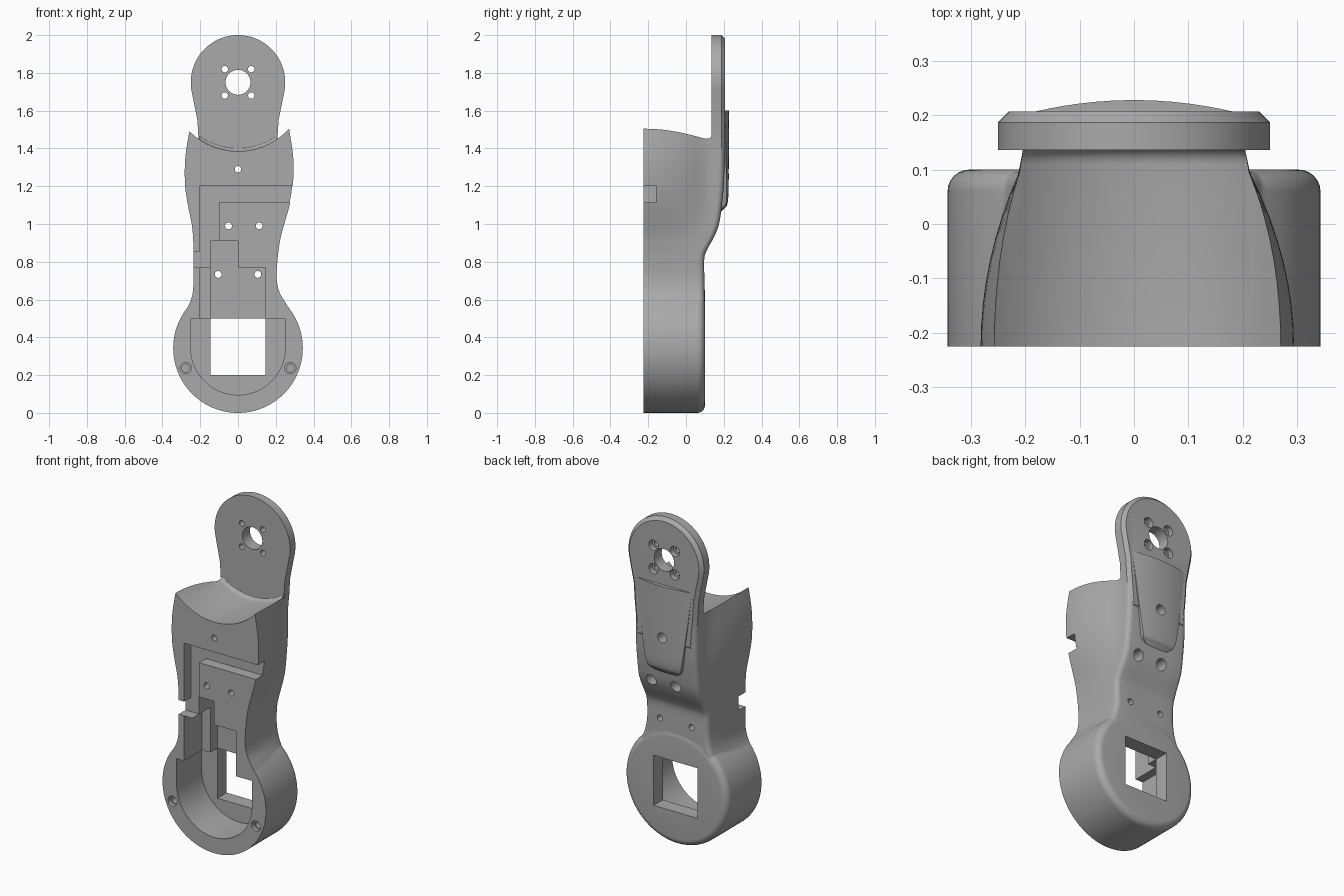
import bpy, bmesh, math
from mathutils import Vector

if "Cube" in bpy.data.objects:
    bpy.data.objects.remove(bpy.data.objects["Cube"])

grey = bpy.data.materials.new("plain grey")
grey.use_nodes = True
grey.diffuse_color = (0.4, 0.4, 0.4, 1)
grey.node_tree.nodes["Principled BSDF"].inputs["Base Color"].default_value = (0.4, 0.4, 0.4, 1)
FRONT = -0.225


def make(name, bm):
    bmesh.ops.recalc_face_normals(bm, faces=bm.faces)
    mesh = bpy.data.meshes.new(name)
    bm.to_mesh(mesh)
    bm.free()
    mesh.materials.append(grey)
    ob = bpy.data.objects.new(name, mesh)
    bpy.context.collection.objects.link(ob)
    return ob


def prism(name, outline, y0, y1, edge=0, segments=1):
    """Extrude an x-z outline along y, with an optional bevel on the back rim."""
    bm = bmesh.new()
    face = bm.faces.new([bm.verts.new((x, y0, z)) for x, z in outline])
    out = bmesh.ops.extrude_face_region(bm, geom=[face])
    new = [g for g in out["geom"] if isinstance(g, bmesh.types.BMVert)]
    bmesh.ops.translate(bm, verts=new, vec=(0, y1 - y0, 0))
    if edge:
        rim = [e for e in bm.edges if all(v in new for v in e.verts)]
        bmesh.ops.bevel(bm, geom=rim, offset=edge, segments=segments, profile=0.5, affect='EDGES')
    return make(name, bm)


def box(x0, x1, z0, z1, y0, y1):
    return prism("cutter", [(x0, z0), (x1, z0), (x1, z1), (x0, z1)], y0, y1)


def arc(cx, cz, r, a0, a1, n):
    angles = [math.radians(a0 + (a1 - a0) * i / n) for i in range(n + 1)]
    return [(cx + r * math.cos(a), cz + r * math.sin(a)) for a in angles]


def drill(x, z, r, y0, y1, n=24):
    return prism("cutter", arc(x, z, r, 0, 360, n)[:-1], y0, y1)


def loft(name, sections):
    """Skin a stack of closed sections, each a list of 3D points."""
    bm = bmesh.new()
    rings = [[bm.verts.new(p) for p in s] for s in sections]
    n = len(rings[0])
    for a, b in zip(rings, rings[1:]):
        for i in range(n):
            bm.faces.new((a[i], a[(i + 1) % n], b[(i + 1) % n], b[i]))
    bm.faces.new(rings[0][::-1])
    bm.faces.new(rings[-1])
    return make(name, bm)


def smooth_rows(rows, steps):
    """Catmull-Rom curve through rows of numbers."""
    out = []
    for i in range(len(rows) - 1):
        p = [rows[max(0, min(len(rows) - 1, i + k))] for k in (-1, 0, 1, 2)]
        for s in range(steps):
            t = s / steps
            out.append([b + 0.5 * t * (c - a + t * (2 * a - 5 * b + 4 * c - d + t * (3 * (b - c) + d - a)))
                        for a, b, c, d in zip(*p)])
    return out + [list(rows[-1])]


def combine(target, tool, operation):
    mod = target.modifiers.new("cut", 'BOOLEAN')
    mod.operation, mod.object, mod.solver = operation, tool, 'EXACT'
    bpy.context.view_layer.update()
    deps = bpy.context.evaluated_depsgraph_get()
    mesh = bpy.data.meshes.new_from_object(target.evaluated_get(deps))
    target.modifiers.clear()
    target.data = mesh
    bpy.data.objects.remove(tool)


def body_section(z, left, right, back, depth):
    r = 0.03
    def half(w):
        pts = []
        for i in range(11):
            y = FRONT + (depth - r - FRONT) * i / 10
            t = min(1, (y - FRONT) / 0.335)
            pts.append((w - (w - back) * t * t, y))
        x = pts[-1][0]
        pts += [(x - r + r * math.cos(a), depth - r + r * math.sin(a))
                for a in (math.pi / 2 * k / 5 for k in range(1, 6))]
        return pts + [(x * 0.5, depth)]
    other = [(-x, y) for x, y in half(left)]
    return [Vector((x, y, z)) for x, y in half(right) + other[::-1]]


# Main body: height, left width, right width, back width, back depth
body_rows = [(0.45, 0.28, 0.28, 0.25, 0.06), (0.52, 0.285, 0.285, 0.26, 0.09),
             (0.58, 0.256, 0.254, 0.235, 0.097), (0.64, 0.239, 0.219, 0.215, 0.097),
             (0.72, 0.236, 0.204, 0.203, 0.097), (0.82, 0.236, 0.21, 0.205, 0.097),
             (0.87, 0.236, 0.216, 0.205, 0.115), (0.93, 0.238, 0.226, 0.205, 0.148),
             (1.0, 0.245, 0.245, 0.205, 0.175), (1.1, 0.265, 0.273, 0.205, 0.19),
             (1.2, 0.28, 0.29, 0.205, 0.2), (1.32, 0.281, 0.294, 0.205, 0.203),
             (1.42, 0.27, 0.284, 0.205, 0.203), (1.55, 0.245, 0.262, 0.205, 0.203)]
arm = loft("limb_bracket", [body_section(*r) for r in smooth_rows(body_rows, 4)])

# Concave saddle on top of the body, filleted into the plate
combine(arm, prism("cutter", arc(0, 1.75, 0.365, 0, 360, 96)[:-1], -0.4, 0.14, 0.03, 4), 'DIFFERENCE')

# Round lower housing
combine(arm, prism("housing", arc(0, 0.343, 0.343, 0, 360, 96)[:-1], FRONT, 0.1, 0.04, 6), 'UNION')

# Upper mounting plate with chamfered back rim
plate = arc(0, 1.75, 0.25, -10, 190, 60)
plate += [(-0.215, 1.55), (-0.209, 1.45), (-0.19, 1.25), (0.19, 1.25), (0.209, 1.45), (0.215, 1.55)]
combine(arm, prism("plate", plate, 0.136, 0.207, 0.02), 'UNION')

# Crowned stiffening pad on the back
pad_rows = [(1.06, 0.05, 0.18), (1.08, 0.09, 0.2), (1.12, 0.115, 0.222),
            (1.3, 0.145, 0.227), (1.6, 0.185, 0.228)]
pad = []
for z, w, y in smooth_rows(pad_rows, 4):
    crown = [(w * math.cos(a), y - 0.022 * (math.cos(a) * w / 0.185) ** 2)
             for a in (math.pi * k / 16 for k in range(17))]
    pad.append([Vector((x, yy, z)) for x, yy in [(w, 0.15)] + crown + [(-w, 0.15)]])
combine(arm, loft("pad", pad), 'UNION')

cutters = []
# U-shaped motor pocket and the square window through its floor
cutters.append(prism("cutter", [(0.25, 0.5), (-0.25, 0.5)] + arc(0, 0.345, 0.25, 180, 360, 48), -0.4, 0.012))
cutters.append(box(-0.145, 0.145, 0.2, 0.5005, -0.1, 0.3))
# Stepped pocket above it
cutters.append(box(-0.2, 0.145, 0.49, 0.77, -0.4, -0.055))
cutters.append(box(-0.145, 0.145, 0.48, 0.7695, -0.1, 0.0125))
cutters.append(box(-0.1455, 0, 0.76, 0.91, -0.4, 0.01))
# Cable channel: down the body, out of both side walls
channel = [(-0.2, 1.205), (-0.2, 0.855), (-0.4, 0.855), (-0.4, 0.7705), (-0.1, 0.7705),
           (-0.1, 1.115), (0.4, 1.115), (0.4, 1.205)]
cutters.append(prism("cutter", channel, -0.4, -0.16))
# Screw holes with counterbores opening to the back
cutters.append(drill(0, 1.29, 0.017, -0.4, 0.4))
cutters.append(drill(0, 1.29, 0.03, 0.14, 0.4))
for x in (-0.05, 0.112):
    cutters += [drill(x, 0.99, 0.018, -0.4, 0.4), drill(x, 0.99, 0.033, 0.1, 0.4)]
for side in (-1, 1):
    cutters.append(drill(side * 0.105, 0.733, 0.018, -0.1, 0.4))
    cutters += [drill(side * 0.277, 0.237, 0.03, -0.4, -0.2), drill(side * 0.277, 0.237, 0.021, -0.3, -0.05)]
    for z in (1.68, 1.82):
        cutters += [drill(side * 0.07, z, 0.017, 0, 0.4), drill(side * 0.07, z, 0.031, 0.175, 0.4)]
cutters.append(drill(0, 1.75, 0.066, 0, 0.4, 48))
for c in cutters:
    combine(arm, c, 'DIFFERENCE')

# Smooth shading with sharp machined edges
bpy.ops.object.select_all(action='DESELECT')
arm.select_set(True)
bpy.context.view_layer.objects.active = arm
bpy.ops.object.shade_smooth_by_angle(angle=math.radians(30))
